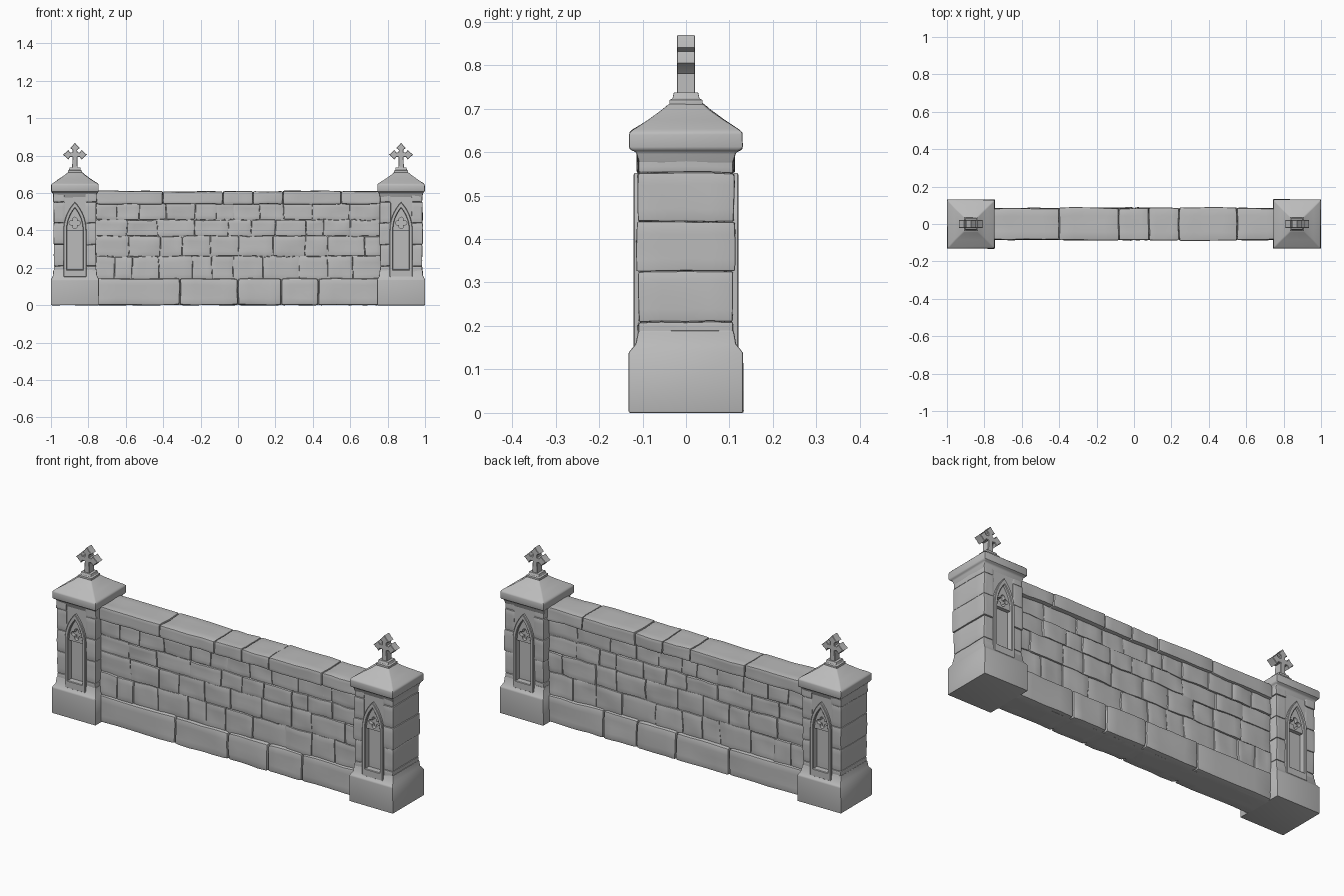
import bpy, bmesh, math, random
from mathutils import Matrix, Vector, noise

if "Cube" in bpy.data.objects:
    bpy.data.objects.remove(bpy.data.objects["Cube"])

random.seed(7)
stone = bpy.data.materials.new("grey_stone")
stone.diffuse_color = (0.5, 0.5, 0.5, 1)
stone.use_nodes = True
stone.node_tree.nodes["Principled BSDF"].inputs["Base Color"].default_value = stone.diffuse_color


def smooth(ob, angle=35):
    bpy.ops.object.select_all(action='DESELECT')
    ob.select_set(True)
    bpy.context.view_layer.objects.active = ob
    bpy.ops.object.shade_smooth_by_angle(angle=math.radians(angle))


def finish(bm, name, rough=0.0):
    """Weather the surface with noise and make the object."""
    for v in bm.verts:
        v.co += noise.noise_vector(v.co * 13) * rough
        v.co.z = max(v.co.z, 0)
    bmesh.ops.recalc_face_normals(bm, faces=bm.faces)
    me = bpy.data.meshes.new(name)
    bm.to_mesh(me)
    bm.free()
    me.materials.append(stone)
    ob = bpy.data.objects.new(name, me)
    bpy.context.collection.objects.link(ob)
    smooth(ob)
    return ob


def bevel_sharp(bm, width):
    edges = [e for e in bm.edges if len(e.link_faces) == 2 and e.calc_face_angle() > 0.6]
    bmesh.ops.bevel(bm, geom=edges, offset=width, segments=2, profile=0.6, affect='EDGES')


def stones(name, boxes, bevel=0.007, rough=0.005):
    """Rounded blocks from (x0, x1, y0, y1, z0, z1)."""
    bm = bmesh.new()
    for x0, x1, y0, y1, z0, z1 in boxes:
        mat = Matrix.Translation(((x0 + x1) / 2, (y0 + y1) / 2, (z0 + z1) / 2)) @ \
            Matrix.Diagonal((x1 - x0 - 0.002, y1 - y0, z1 - z0 - 0.001, 1))
        bmesh.ops.create_cube(bm, size=1, matrix=mat)
    bmesh.ops.subdivide_edges(bm, edges=bm.edges[:], cuts=3, use_grid_fill=True)
    bevel_sharp(bm, bevel)
    return finish(bm, name, rough)


def loft(name, cx, levels, bevel=0.005, rough=0.002):
    """Square tower section from (half x, half y, z) levels."""
    bm = bmesh.new()
    rings = [[bm.verts.new((cx + sx * hx, sy * hy, z))
              for sx, sy in ((-1, -1), (1, -1), (1, 1), (-1, 1))] for hx, hy, z in levels]
    for a, b in zip(rings, rings[1:]):
        for i in range(4):
            bm.faces.new((a[i], a[(i + 1) % 4], b[(i + 1) % 4], b[i]))
    bm.faces.new(rings[0][::-1])
    bm.faces.new(rings[-1])
    bmesh.ops.recalc_face_normals(bm, faces=bm.faces)
    if bevel:
        bevel_sharp(bm, bevel)
    return finish(bm, name, rough)


def plate(name, loops, cx, y0, y1, bevel=0.0):
    """Upright plate from x-z outlines; inner outlines become holes."""
    cu = bpy.data.curves.new(name, 'CURVE')
    cu.dimensions, cu.fill_mode = '2D', 'BOTH'
    cu.extrude = abs(y1 - y0) / 2 - bevel
    cu.bevel_depth, cu.bevel_resolution, cu.offset = bevel, 0, -bevel
    for pts in loops:
        sp = cu.splines.new('POLY')
        sp.points.add(len(pts) - 1)
        for p, (x, z) in zip(sp.points, pts):
            p.co = (x, z, 0, 1)
        sp.use_cyclic_u = True
    cu.materials.append(stone)
    ob = bpy.data.objects.new(name, cu)
    bpy.context.collection.objects.link(ob)
    ob.location = (cx, (y0 + y1) / 2, 0)
    ob.rotation_euler.x = math.pi / 2
    bpy.ops.object.select_all(action='DESELECT')
    ob.select_set(True)
    bpy.context.view_layer.objects.active = ob
    bpy.ops.object.convert(target='MESH')
    smooth(bpy.context.view_layer.objects.active)


def arch(w, zb, zs, za):
    """Pointed arch outline."""
    h = za - zs
    r = (w * w + h * h) / (2 * w)
    end = math.asin(min(1, h / r))
    right = [(w - r + r * math.cos(end * i / 8), zs + r * math.sin(end * i / 8)) for i in range(8)]
    return [(-w, zb), (w, zb)] + right[(zb == zs):] + [(0, za)] + \
        [(-x, z) for x, z in reversed(right[(zb == zs):])]


def row(joints, hy, z0, z1, jit=0.003):
    out = []
    for a, b in zip(joints, joints[1:]):
        d = random.uniform(-jit, jit)
        out.append((a, b, -hy - d, hy + d, z0, z1 + random.uniform(-jit, jit) * 0.6))
    return out


# Wall: core, plinth course, stone courses, coping
stones("wall_core", [(-0.77, 0.77, -0.06, 0.06, 0, 0.59)], 0.002, 0)
stones("wall_plinth", row([-0.76, -0.31, 0, 0.23, 0.43, 0.76], 0.086, 0, 0.145), 0.014)
blocks = []
courses = [0.135, 0.262, 0.37, 0.457, 0.545]
for z0, z1 in zip(courses, courses[1:]):
    joints = [-0.76]
    while joints[-1] < 0.6:
        joints.append(joints[-1] + random.uniform(0.09, 0.2))
    joints = [j for j in joints if j < 0.69] + [0.76]
    blocks += row(joints, 0.068, z0, z1, 0.004)
stones("wall_stones", blocks, 0.006, 0.006)
stones("wall_coping", row([-0.76, -0.4, -0.08, 0.08, 0.24, 0.55, 0.76], 0.086, 0.54, 0.61), 0.009)

# Outlines shared by both pillars
frame_in = arch(0.043, 0.19, 0.40, 0.52)
frame_out = arch(0.061, 0.15, 0.40, 0.552)
clover = []
for i in range(40):
    a = math.tau * i / 40
    r = 0.015 + 0.016 * abs(math.cos(2 * a))
    clover.append((r * math.cos(a), 0.44 + r * math.sin(a)))
tip = [(0.013, 0.013), (0.012, 0.026), (0.026, 0.036), (0.013, 0.048), (0, 0.064),
       (-0.013, 0.048), (-0.026, 0.036), (-0.012, 0.026)]
cross = []
for k in (-1, 0, 1):
    for u, v in tip:
        p = Matrix.Rotation(k * math.pi / 2, 2) @ Vector((u, v))
        cross.append((p.x, 0.805 + p.y))
cross += [(-0.013, 0.792), (-0.015, 0.73), (0.015, 0.73)]

for side, cx in (("left", -0.872), ("right", 0.872)):
    # Base with sloped shoulder
    loft(side + "_pillar_base", cx, [(0.128, 0.132, 0), (0.128, 0.132, 0.138),
                                     (0.117, 0.116, 0.158), (0.115, 0.11, 0.19)])
    # Shaft: inner core and stacked side stones
    stones(side + "_pillar_core", [(cx - 0.09, cx + 0.09, -0.088, 0.088, 0.1, 0.6)], 0.002, 0)
    quoins = []
    levels = [0.165, 0.21, 0.325, 0.44, 0.552, 0.61]
    for z0, z1 in zip(levels, levels[1:]):
        d = random.uniform(-0.002, 0.003)
        quoins += [(cx - 0.115 - d, cx - 0.055, -0.111 - d, 0.11 + d, z0, z1),
                   (cx + 0.055, cx + 0.115 + d, -0.111 - d, 0.11 + d, z0, z1)]
    stones(side + "_pillar_stones", quoins, 0.005, 0.003)
    # Niche on front and back: wall plate, arch frame, clover tracery
    for s, face in ((-1, "front"), (1, "back")):
        n = side + "_" + face
        rect = [(-0.062, 0.15), (0.062, 0.15), (0.062, 0.605), (-0.062, 0.605)]
        plate(n + "_niche_wall", [rect, frame_in], cx, s * 0.085, s * 0.108)
        plate(n + "_niche_frame", [frame_out, frame_in], cx, s * 0.1, s * 0.121, 0.003)
        plate(n + "_tracery", [arch(0.046, 0.40, 0.40, 0.525), clover], cx, s * 0.085, s * 0.107)
    # Roof-shaped cap with moulding below and stepped finial foot
    loft(side + "_pillar_cap", cx, [
        (0.113, 0.108, 0.575), (0.118, 0.115, 0.6), (0.127, 0.13, 0.607), (0.127, 0.13, 0.645),
        (0.118, 0.12, 0.653), (0.085, 0.086, 0.675), (0.052, 0.054, 0.698), (0.036, 0.038, 0.712)])
    loft(side + "_finial_foot", cx, [(0.038, 0.038, 0.705), (0.038, 0.038, 0.72), (0.031, 0.031, 0.723),
                                     (0.029, 0.028, 0.737)], 0.002, 0)
    # Cross with pointed arm ends
    plate(side + "_cross", [cross], cx, -0.021, 0.021, 0.002)
